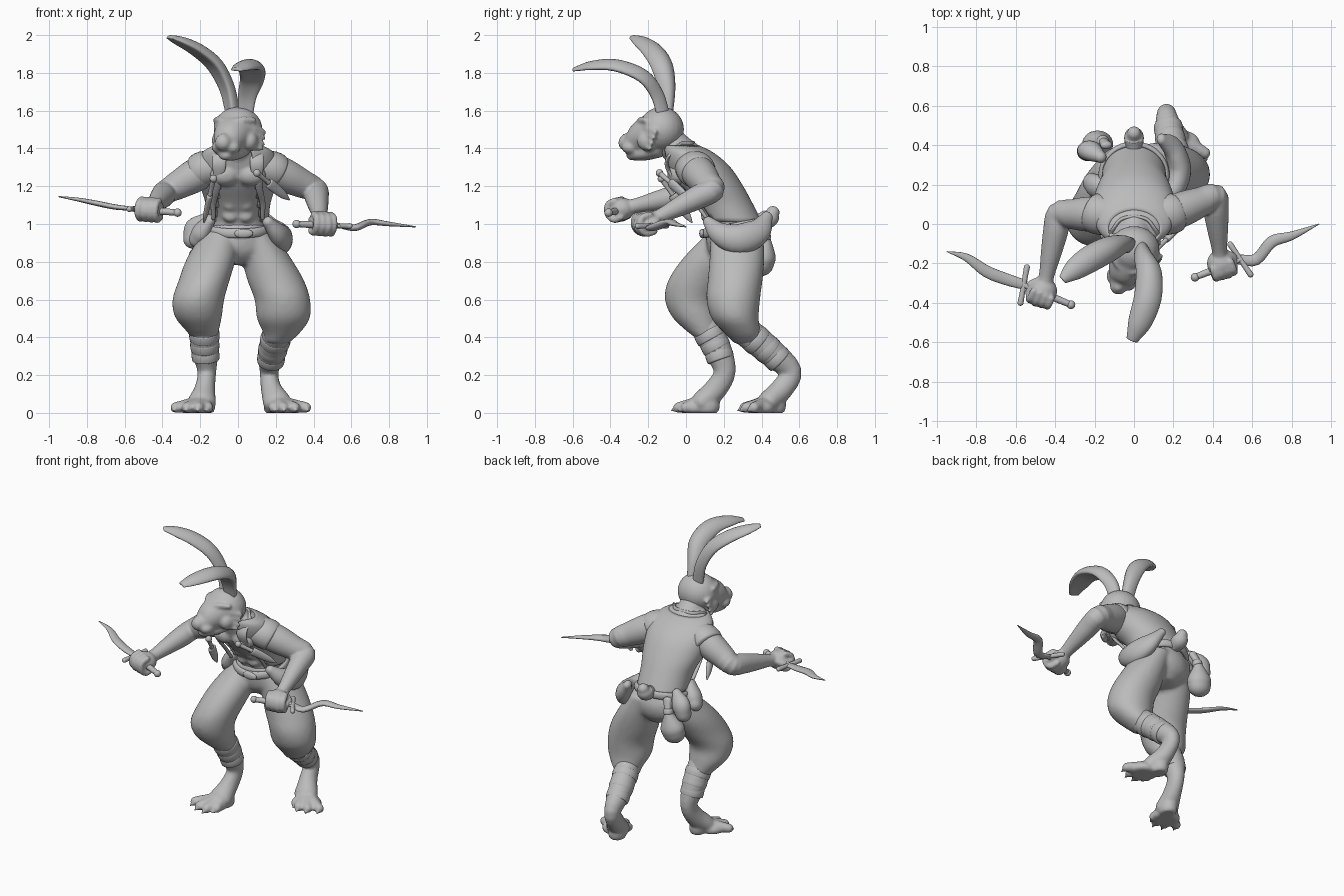
import bpy
import bmesh
import math
from mathutils import Vector, Matrix

# All part measurements below are given in hundredths of a unit
UNIT = 0.01

cube = bpy.data.objects.get("Cube")
if cube:
    bpy.data.objects.remove(cube, do_unlink=True)

clay = bpy.data.materials.new("grey clay")
clay.use_nodes = True
clay.diffuse_color = (0.5, 0.5, 0.5, 1)
clay.node_tree.nodes["Principled BSDF"].inputs["Base Color"].default_value = clay.diffuse_color


def smooth_path(points, steps=4):
    """Catmull-Rom samples through points holding position and two radii."""
    p = [Vector(q) * UNIT for q in points]
    p = [2 * p[0] - p[1]] + p + [2 * p[-1] - p[-2]]
    out = []
    for a, b, c, d in zip(p, p[1:], p[2:], p[3:]):
        for k in range(steps):
            t = k / steps
            out.append((2 * b + (c - a) * t + (2 * a - 5 * b + 4 * c - d) * t * t
                        + (3 * b - a - 3 * c + d) * t ** 3) * 0.5)
    return out + [p[-2]]


def loft(bm, points, side=(1, 0, 0), flat=False, cup=0.0, dome=1.0, grow=0.0, n=28):
    """Skin elliptical rings along a path and close both ends with domes."""
    path = smooth_path(points)
    pos = [Vector(q[:3]) for q in path]
    last = len(path) - 1
    rings = []

    def ring(i, shift=0.0, scale=1.0):
        t = (pos[min(i + 1, last)] - pos[max(i - 1, 0)]).normalized()
        if flat:
            t = Vector((0, 0, math.copysign(1, t.z)))
        u = Vector(side)
        u = (u - t * u.dot(t)).normalized()
        v = t.cross(u)
        a, b = (max(r + grow, 0.002) for r in path[i][3:])
        centre = pos[i] + t * shift * min(a, b) * dome
        loop = []
        for k in range(n):
            c, s = math.cos(math.tau * k / n), math.sin(math.tau * k / n)
            loop.append(bm.verts.new(centre + u * a * c * scale
                                     + v * b * scale * (s + cup * c * c)))
        rings.append(loop)

    bulge = [(math.sin(w), math.cos(w)) for w in (1.45, 1.1, 0.7, 0.35)]
    if dome:
        for up, size in bulge:
            ring(0, -up, size)
    for i in range(last + 1):
        ring(i)
    if dome:
        for up, size in reversed(bulge):
            ring(last, up, size)
    for lo, hi in zip(rings, rings[1:]):
        for k in range(n):
            bm.faces.new((lo[k], lo[(k + 1) % n], hi[(k + 1) % n], hi[k]))
    bm.faces.new(rings[0][::-1])
    bm.faces.new(rings[-1])


def ball(bm, place, radii):
    m = Matrix.Translation(Vector(place) * UNIT) @ Matrix.Diagonal((*(Vector(radii) * UNIT), 1))
    bmesh.ops.create_uvsphere(bm, u_segments=24, v_segments=14, radius=1, matrix=m)


def finish(bm, name, fuse=0.0, soften=4):
    """Turn the mesh into an object; fuse blends its pieces into one skin."""
    bmesh.ops.recalc_face_normals(bm, faces=bm.faces)
    for v in bm.verts:
        v.co.z = max(v.co.z, 0)
    me = bpy.data.meshes.new(name)
    bm.to_mesh(me)
    bm.free()
    me.materials.append(clay)
    me.shade_smooth()
    ob = bpy.data.objects.new(name, me)
    bpy.context.collection.objects.link(ob)
    if fuse:
        mod = ob.modifiers.new("fuse", 'REMESH')
        mod.mode, mod.voxel_size, mod.use_smooth_shade = 'VOXEL', fuse, True
        mod = ob.modifiers.new("soften", 'SMOOTH')
        mod.iterations = soften
    return ob


def part(name, points, **options):
    bm = bmesh.new()
    loft(bm, points, **options)
    return finish(bm, name)


def bead(name, place, radii):
    bm = bmesh.new()
    ball(bm, place, radii)
    return finish(bm, name)


# Torso, neck and chest muscles
trunk = [(0, 25, 92, 16, 15), (0, 25, 101, 15, 14), (0, 19, 111, 16, 15), (0, 12, 121, 19, 16.5),
         (0, 6, 131, 20, 15.5), (0, 1, 138, 17.5, 12), (0, -2.5, 141.5, 12, 8.5)]
bm = bmesh.new()
loft(bm, trunk, flat=True, dome=0.2)
loft(bm, [(0, 2, 134, 9, 9), (0, -5, 140, 8.5, 8.5), (0, -11, 147, 8, 8)])
for s in (-1, 1):
    ball(bm, (7 * s, -4, 126), (8, 6, 6))
    for z in (104, 110, 116):
        ball(bm, (4 * s, 55.5 - z * 0.43, z), (4, 3, 3.2))
finish(bm, "torso", 0.011, 5)

# Open sleeveless vest, with lapels and shoulder caps
bm = bmesh.new()
loft(bm, trunk[1:], flat=True, dome=0, grow=0.012, n=64)
gap = [f for f in bm.faces if len(f.verts) > 4 or (
    abs(f.calc_center_median().x) < 0.12 - 0.15 * (f.calc_center_median().z - 1.05)
    and f.calc_center_median().y < 0.33 - 0.78 * (f.calc_center_median().z - 0.95))]
bmesh.ops.delete(bm, geom=gap, context='FACES')
vest = finish(bm, "vest")
vest.modifiers.new("cloth", 'SOLIDIFY').thickness = 0.012
for s, label in ((-1, "right"), (1, "left")):
    part(label + "_lapel", [(0, 4, 142, 1, 2), (7 * s, 2, 142, 1, 2), (10.5 * s, -4, 141, 1, 2.5),
                            (10 * s, -9, 136, 1, 3.5), (10 * s, -10, 130, 1, 3.5), (11 * s, -4, 120, 1, 2),
                            (13 * s, 5, 111, 1, 1.5), (13 * s, 11, 103, 1, 1)], side=(0, 1, 0))
    part(label + "_shoulder_cap", [(12 * s, 4, 130, 10, 9), (18 * s, 5, 129, 10.3, 9.6),
                                   (21 * s, 6, 127.5, 10, 9.2)], side=(0, 1, 0), dome=0.2)


# Arms and curled fists, with a curved blade in each
def arm(label, s, shoulder, elbow, hand, pommel, guard, blade):
    sh, el, ha, po, gu = map(Vector, (shoulder, elbow, hand, pommel, guard))
    bm = bmesh.new()
    plan = [(sh, el, 0, 9), (sh, el, 0.35, 8.8), (sh, el, 0.7, 7.6), (el, ha, 0, 6.5),
            (el, ha, 0.22, 6.4), (el, ha, 0.5, 5.3), (el, ha, 0.8, 3.9), (el, ha, 0.95, 4.4)]
    loft(bm, [(*a.lerp(b, t), r, r) for a, b, t, r in plan])
    ball(bm, ha, (7, 7, 6))
    axis = (gu - po).normalized()
    fore = (ha - el).normalized()
    up = fore.cross(axis).normalized()
    fore = axis.cross(up)
    for k in range(4):
        root = ha + axis * (k * 3.2 - 4.8) + fore * 2
        reach = 5.4 - 0.5 * abs(k - 2)
        curl = [root + fore * reach * math.cos(w) + up * 5 * math.sin(w)
                for w in (2.2, 1.2, 0.2, -0.8, -1.8)]
        loft(bm, [(*p, 1.9, 1.9) for p in curl], side=axis, n=14)
    loft(bm, [(*(ha + axis * 4 - fore * 4), 2.2, 2.2), (*(ha + axis * 7 + up * s), 2.2, 2.2),
              (*(ha + axis * 6 + fore * 5), 1.7, 1.7)], side=up, n=14)
    finish(bm, label + "_arm", 0.008, 3)
    part(label + "_knife_handle", [(*po, 1.6, 1.6), (*po.lerp(gu, 0.5), 1.9, 1.9), (*gu, 1.4, 1.4)],
         side=(0, 0, 1))
    bead(label + "_knife_pommel", po, (2.2, 2.2, 2.2))
    across = axis.cross(Vector((0, 0, 1))) * 9
    part(label + "_knife_guard", [(*(gu - across - axis * 2), 1.5, 1.5), (*gu, 1.3, 1.3),
                                  (*(gu + across + axis * 2), 1.5, 1.5)], side=(0, 0, 1))
    part(label + "_knife_blade", blade, side=(0, 1, 0), n=12, dome=0.5)


arm("right", 1, (-17, 5, 129), (-38, 5, 117), (-46, -34, 108), (-32, -41, 106), (-56, -31, 108),
    [(-55, -31, 108, 2.5, 1), (-65, -28, 109, 3, 1.4), (-75, -24, 111, 3, 1.4),
     (-85, -17, 113, 2, 1), (-95, -14, 114.5, 0.2, 0.3)])
arm("left", -1, (18, 5, 129), (41, 14, 118), (44, -20, 101), (31, -27, 100), (54, -18, 99),
    [(53, -18, 99, 2.5, 1), (62, -18, 98, 3, 1.8), (70, -9, 101, 3, 1.7),
     (80, -6, 100, 2.2, 1.2), (94, 0, 98.5, 0.2, 0.3)])


# Head, turned a little to its right
def face(l, f, z):
    return 0.92 * l - 0.39 * f, -13 - 0.39 * l - 0.92 * f, z


bm = bmesh.new()
ball(bm, face(0, 0, 150), (13, 12, 12))
loft(bm, [(*face(0, 2, 149), 11.5, 11), (*face(0, 10, 146), 9.5, 9.5),
          (*face(0, 16, 143.5), 7, 7), (*face(0, 20, 143), 4.5, 4.5)])
loft(bm, [(*face(0, 2, 140), 8, 5), (*face(0, 10, 137.5), 6.5, 4), (*face(0, 17, 136.5), 4, 2.8)])
ball(bm, face(0, 20.5, 146), (2.5, 2.5, 2))
for s in (-1, 1):
    ball(bm, face(3.5 * s, 16, 140.5), (4.5, 5, 3.6))
    ball(bm, face(8.5 * s, 4, 144), (4.5, 6, 5.5))
    loft(bm, [(*face(3 * s, 11.5, 154), 1.8, 1.5), (*face(7 * s, 9, 155), 1.8, 1.5),
              (*face(11 * s, 4.5, 155), 1.5, 1.5)], side=(0, 0, 1))
    for k in range(4):
        z = 141 + 3 * k
        loft(bm, [(*face(10 * s, 3, z), 2.5, 2.5), (*face(13.5 * s, 1 - k, z - 1), 1.4, 1.4),
                  (*face(15 * s, -k, z - 2), 0.5, 0.5)], side=(0, 0, 1), n=12)
finish(bm, "head", 0.009, 5)
for s, label in ((-1, "right"), (1, "left")):
    bead(label + "_eye", face(6.5 * s, 10, 151), (1.7, 1.7, 1.3))

# Long cupped ears
part("right_ear", [(-2, -10, 158, 3.8, 3.4), (-5, -9.5, 172, 5, 3.4), (-11.5, -12, 184.5, 6.5, 3.4),
                   (-21, -17, 192.5, 6.8, 3), (-30, -23, 197, 5.5, 2.2), (-36, -28, 199, 2.5, 1)],
     side=(0.5, -0.85, 0), cup=-0.6, dome=0.5)
part("left_ear", [(4, -12, 158, 3.8, 3.4), (5, -15.5, 169, 5, 3.5), (7.5, -23, 178.5, 6.5, 3.6),
                  (7, -37, 184, 7, 3.2), (3, -50, 184, 6, 2.3), (-1, -59, 182, 3, 1)],
     cup=-0.6, dome=0.5)

# Baggy trousers
bm = bmesh.new()
loft(bm, [(0, 25, 99, 15.5, 14.5), (0, 26, 92, 18, 15.5), (0, 26, 85, 17, 14), (0, 26, 80, 9, 10)],
     flat=True, dome=0.2)
loft(bm, [(9, 27, 95, 10, 14), (15, 27, 82, 13, 14.5), (20, 26, 70, 15, 14.5), (23.5, 25, 60, 14.7, 14.2),
          (24, 26, 50, 14, 12.5), (23, 30, 42, 9.5, 9.5), (21, 32, 38, 7, 7.5)], flat=True, dome=0.3)
loft(bm, [(-9, 25, 95, 10, 14), (-14, 15, 82, 13, 16.5), (-18, 7, 70, 13.5, 16.5), (-21, 3, 60, 13.7, 14.2),
          (-21, 5, 51, 12.5, 12.5), (-19, 9, 44, 9, 9.5), (-18, 11, 41, 7.5, 7.5)], flat=True, dome=0.3)
finish(bm, "trousers", 0.014, 4)


# Wrapped shins and four-toed feet
def leg(label, s, back, out, knee, shin):
    bm = bmesh.new()
    heel = (16.5 * s, 20.5 + back, 22)
    instep = (19 * s + out / 2, 9 + back)
    loft(bm, [(*knee, 7.5, 8), (*shin, 7.5, 7.5), (*heel, 5, 5.8), (17.5 * s, 16 + back, 13, 5.4, 6),
              (*instep, 6, 7.5, 6)])
    ball(bm, (17.5 * s + out / 2, 11.5 + back, 4), (5.5, 6.5, 7))
    ball(bm, (22 * s + out, 4.5 + back, 2.5), (9, 8, 5))
    for x, y in ((33, 1), (27, -3), (21, -4), (16, 0)):
        tip = (x * s + out, y + back, 2.8)
        loft(bm, [(*instep, 5, 5, 5), (*((Vector((*instep, 5)) + Vector(tip)) / 2), 3.8, 3.8),
                  (*tip, 3, 2.9)], n=16)
        loft(bm, [(*tip, 1.8, 1.8), (tip[0] * 1.03, tip[1] - 4, 1, 0.6, 0.6)], n=12)
    finish(bm, label + "_lower_leg", 0.01, 3)
    a, b, c = Vector(knee), Vector(shin), Vector(heel)
    for k, (p, q, t) in enumerate(((a, b, 0.4), (a, b, 0.85), (b, c, 0.3))):
        r = 7.9 - 0.35 * k
        step = (q - p).normalized() * 2.3
        part(f"{label}_wrap_{k}", [(*(p.lerp(q, t) - step), r, r), (*p.lerp(q, t), r + 0.2, r + 0.2),
                                   (*(p.lerp(q, t) + step), r, r)], dome=0.12)


leg("right", -1, 0, 0, (-18, 10, 46), (-17.5, 16.5, 34))
leg("left", 1, 35, 3, (21, 32, 43), (18, 45, 32))

# Belt, buckle and tail
loop = [math.tau * k / 16 for k in range(17)]
part("belt", [(16.5 * math.sin(w), 25 + 15.5 * math.cos(w), 98 + 3 * math.cos(w), 2.5, 1.5) for w in loop],
     side=(0, 0, 1), dome=0)
bead("belt_buckle", (3, 8.5, 95), (5, 1.5, 2.5))
part("tail", [(0, 38, 101, 4, 4), (0, 44, 103, 5, 5), (0, 46, 106, 3.5, 3.5)])

# Hip bags
part("left_hip_bag", [(16, 12, 101, 3, 3), (21, 18, 95, 5, 6), (23, 28, 92, 6, 8),
                      (20, 38, 96, 5, 7), (14, 43, 104, 2.5, 3)])
part("right_hip_pouch", [(-15, 16, 102, 3, 4), (-19, 19, 96, 5, 6), (-21.5, 21, 92, 4.5, 5)])
part("right_back_pouch", [(-17, 34, 103, 3, 3), (-22, 37, 98, 6, 5), (-24, 37, 92, 5, 5)])
part("hanging_bag", [(-14, 40, 100, 3, 2), (-16, 42, 93, 2.5, 2.5), (-18, 41, 84, 7.5, 6.5),
                     (-19, 40, 79, 7.5, 6.5)])
part("hanging_bag_tie", [(-15.7, 41.6, 94, 3.2, 3.2), (-16, 42, 92.5, 3.2, 3.2)], dome=0.5)

# Sheathed daggers on the chest
for label, top, tip in (("left", (10, -14, 127), (27, 2, 113)), ("right", (-13, -13, 124), (-18, 3, 101))):
    a, b = Vector(top), Vector(tip)
    part(label + "_chest_dagger", [(*a, 1.5, 1.5), (*a.lerp(b, 0.35), 1.2, 1.2), (*a.lerp(b, 0.4), 2.8, 1.6),
                                   (*a.lerp(b, 0.8), 2.2, 1.3), (*b, 0.5, 0.5)], side=(0.3, 0, 1))
    bead(label + "_dagger_pommel", top, (2, 2, 2))
